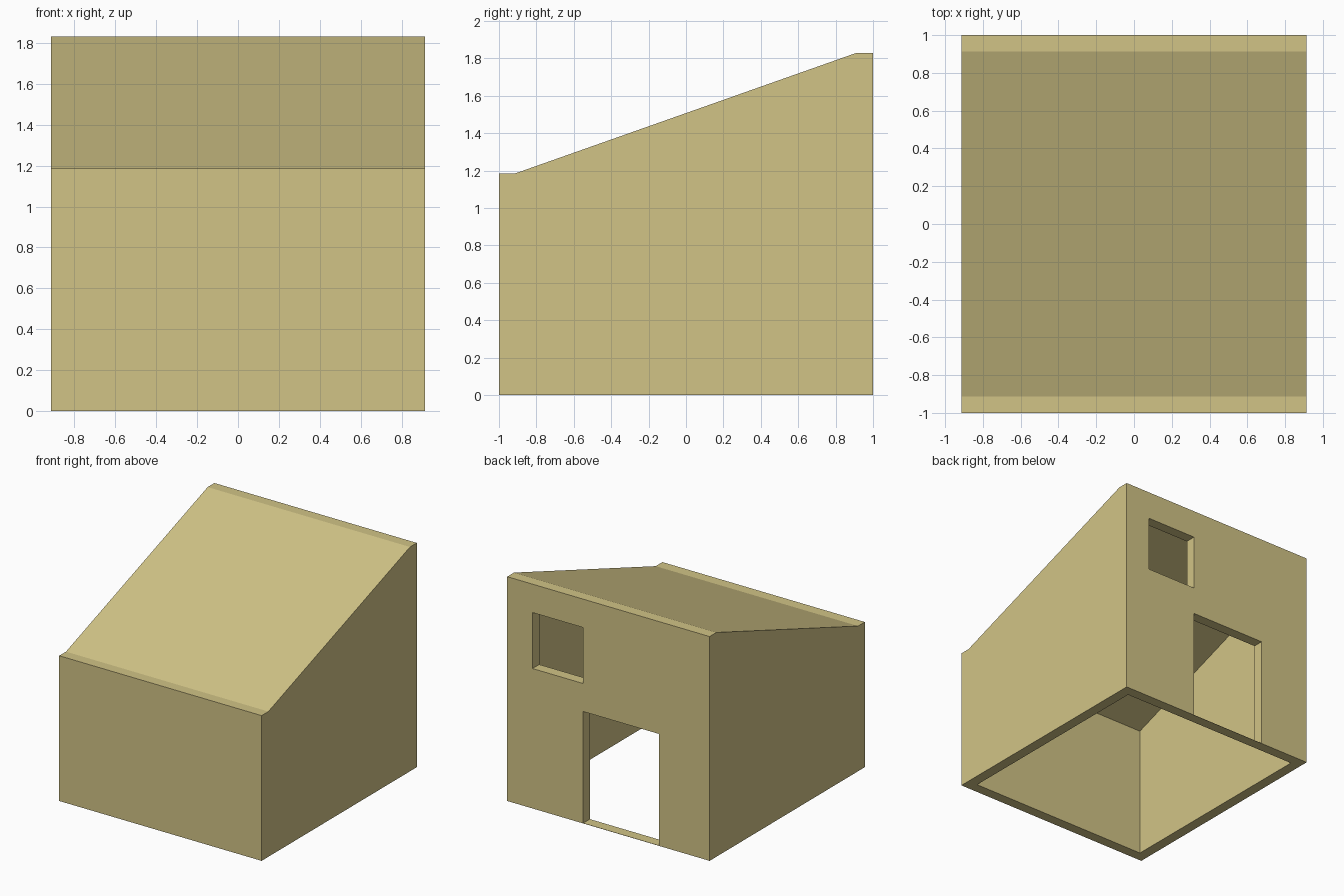
import bpy, bmesh

if "Cube" in bpy.data.objects:
    bpy.data.objects.remove(bpy.data.objects["Cube"])

U = 0.2283            # facade module
HX = 4 * U            # half width
T = 0.087             # wall thickness
LOW, HIGH = 1.185, 1.83
INNER = 1 - T


def prism(name, profile, x0, x1):
    """Extrude a (y, z) profile along x."""
    bm = bmesh.new()
    face = bm.faces.new([bm.verts.new((x0, y, z)) for y, z in profile])
    ext = bmesh.ops.extrude_face_region(bm, geom=[face])
    verts = [g for g in ext["geom"] if isinstance(g, bmesh.types.BMVert)]
    bmesh.ops.translate(bm, verts=verts, vec=(x1 - x0, 0, 0))
    bmesh.ops.recalc_face_normals(bm, faces=bm.faces)
    mesh = bpy.data.meshes.new(name)
    bm.to_mesh(mesh)
    bm.free()
    obj = bpy.data.objects.new(name, mesh)
    bpy.context.collection.objects.link(obj)
    return obj


def cut(target, cutter):
    """Subtract the cutter, bake the result and remove the cutter."""
    mod = target.modifiers.new("cut", 'BOOLEAN')
    mod.operation = 'DIFFERENCE'
    mod.solver = 'EXACT'
    mod.object = cutter
    cutter.hide_render = True
    bpy.context.view_layer.objects.active = target
    bpy.ops.object.modifier_apply(modifier=mod.name)
    bpy.data.objects.remove(cutter)


def opening(name, x0, x1, z0, z1):
    """Box cutter through the back wall."""
    return prism(name, [(0.8, z0), (1.1, z0), (1.1, z1), (0.8, z1)], x0, x1)


# Outer shell: shed profile with a flat ledge at eaves and ridge
shell = prism("house_shell", [(-1, 0), (1, 0), (1, HIGH), (INNER, HIGH),
                              (-INNER, LOW), (-1, LOW)], -HX, HX)

# Hollow interior, open at the bottom, with a sloped ceiling
DROP = 0.092
cut(shell, prism("interior", [(-INNER, -0.2), (INNER, -0.2), (INNER, HIGH - DROP),
                              (-INNER, LOW - DROP)], -HX + T, HX - T))

# Doorway (leaving a paper-thin sill) and square window in the back wall
cut(shell, opening("doorway", -2 * U, U, 0.002, 4 * U))
cut(shell, opening("window", U + 0.001, 3 * U, 5 * U, 7 * U))

# Sand-coloured finish
mat = bpy.data.materials.new("sand")
mat.diffuse_color = (0.64, 0.55, 0.24, 1)
mat.use_nodes = True
mat.node_tree.nodes["Principled BSDF"].inputs["Base Color"].default_value = mat.diffuse_color
shell.data.materials.clear()
shell.data.materials.append(mat)
for p in shell.data.polygons:
    p.material_index = 0
    p.use_smooth = False
